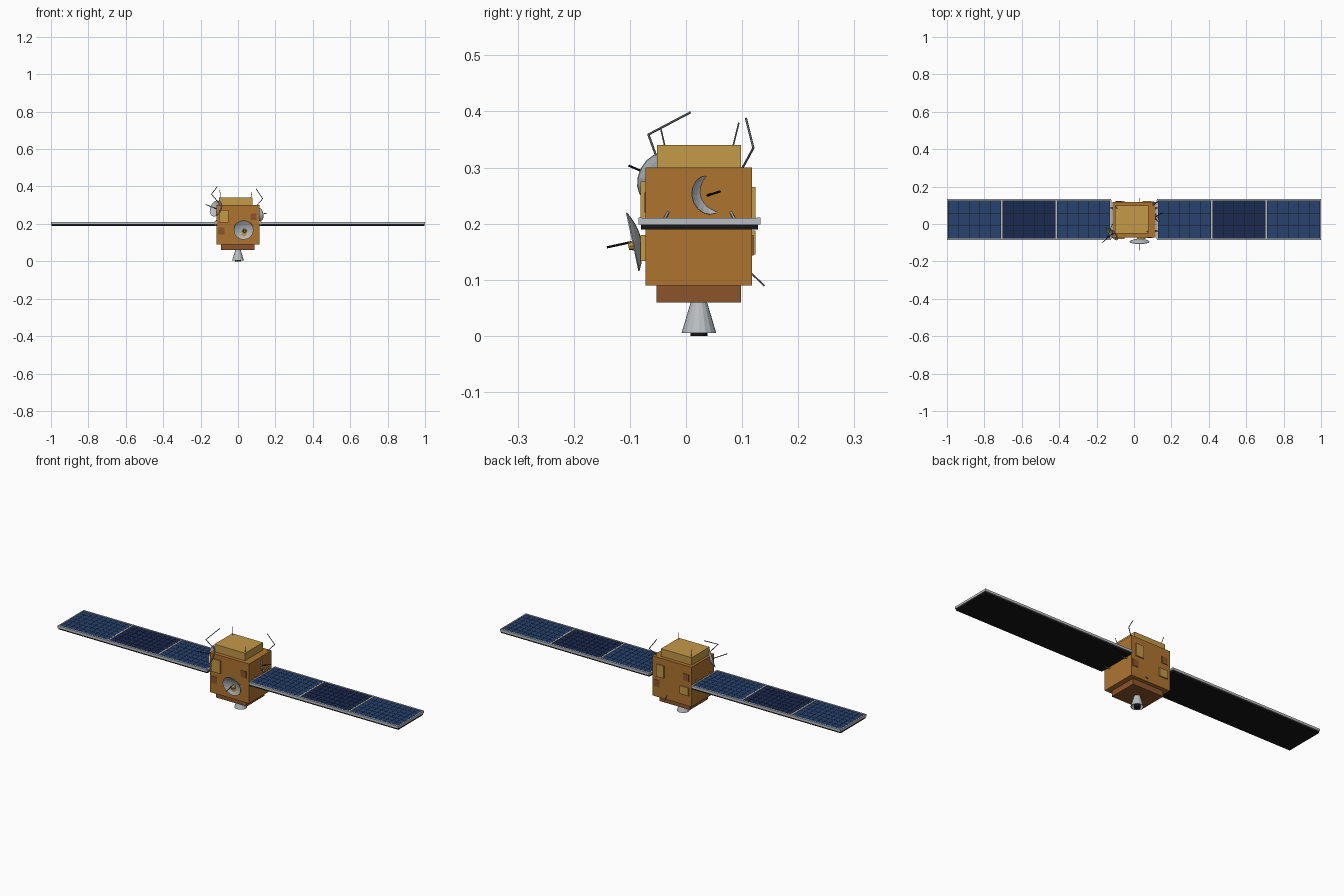
import bpy, bmesh, math
from mathutils import Vector, Matrix

if "Cube" in bpy.data.objects:
    bpy.data.objects.remove(bpy.data.objects["Cube"])


def material(name, r, g, b):
    m = bpy.data.materials.new(name)
    m.diffuse_color = (r, g, b, 1)
    m.use_nodes = True
    m.node_tree.nodes["Principled BSDF"].inputs["Base Color"].default_value = m.diffuse_color
    return m


FOIL = material("foil", 0.43, 0.175, 0.03)
GOLD = material("gold", 0.55, 0.32, 0.065)
BROWN = material("brown", 0.26, 0.09, 0.024)
BLUE = material("blue", 0.02, 0.055, 0.16)
NAVY = material("navy", 0.011, 0.023, 0.08)
BLACK = material("black", 0.008, 0.008, 0.009)
SILVER = material("silver", 0.5, 0.52, 0.54)
STEEL = material("steel", 0.2, 0.22, 0.24)


def finish(name, bm, mat):
    bmesh.ops.recalc_face_normals(bm, faces=bm.faces)
    me = bpy.data.meshes.new(name)
    bm.to_mesh(me)
    bm.free()
    me.materials.append(mat)
    ob = bpy.data.objects.new(name, me)
    bpy.context.collection.objects.link(ob)
    return ob


def add_box(bm, x0, x1, y0, y1, z0, z1):
    size = Matrix.Diagonal((abs(x1 - x0), y1 - y0, z1 - z0, 1))
    mid = Matrix.Translation(((x0 + x1) / 2, (y0 + y1) / 2, (z0 + z1) / 2))
    bmesh.ops.create_cube(bm, size=1, matrix=mid @ size)


def box(name, mat, *bounds):
    bm = bmesh.new()
    add_box(bm, *bounds)
    return finish(name, bm, mat)


def rod(name, mat, points, r=0.002, sides=6):
    bm = bmesh.new()
    pts = [Vector(p) for p in points]
    for a, b in zip(pts, pts[1:]):
        d = b - a
        m = Matrix.Translation((a + b) / 2) @ d.to_track_quat('Z', 'Y').to_matrix().to_4x4()
        bmesh.ops.create_cone(bm, cap_ends=True, segments=sides, radius1=r, radius2=r,
                              depth=d.length + r, matrix=m)
    return finish(name, bm, mat)


def lathe(name, mat, profile, origin, axis=(0, 0, 1), sides=16):
    # closed profile of (radius, height) spun around the axis
    bm = bmesh.new()
    vs = [bm.verts.new((r, 0, z)) for r, z in profile]
    es = [bm.edges.new(p) for p in zip(vs, vs[1:])]
    bmesh.ops.spin(bm, geom=vs + es, cent=(0, 0, 0), axis=(0, 0, 1),
                   angle=math.tau, steps=sides, use_merge=True)
    bmesh.ops.remove_doubles(bm, verts=bm.verts, dist=1e-5)
    rot = Vector(axis).to_track_quat('Z', 'Y').to_matrix().to_4x4()
    bm.transform(Matrix.Translation(origin) @ rot)
    return finish(name, bm, mat)


def dish(name, rim_centre, axis, radius, depth, feed):
    # thin bowl opening along the axis, with a central feed rod
    c, a = Vector(rim_centre), Vector(axis).normalized()
    outer = [(radius * t, depth * (t * t - 1)) for t in (0, 0.3, 0.55, 0.8, 1)]
    inner = [(r, z + 0.002) for r, z in reversed(outer)]
    lathe(name, SILVER, outer + inner, c, a)
    rod(name + "_feed", BLACK, [c - a * depth, c + a * feed])


# Body, deck and engine
box("body", FOIL, -0.115, 0.115, -0.072, 0.118, 0.09, 0.30)
box("top_deck", GOLD, -0.102, 0.078, -0.052, 0.098, 0.30, 0.34)
box("lower_skirt", BROWN, -0.092, 0.088, -0.053, 0.098, 0.06, 0.09)
lathe("engine_nozzle", SILVER, [(0, 0.062), (0.014, 0.062), (0.031, 0.005),
      (0.028, 0.005), (0.012, 0.05), (0, 0.05)], (0, 0.023, 0))
lathe("engine_throat", BLACK, [(0, 0), (0.015, 0), (0.015, 0.05), (0, 0.05)], (0, 0.023, 0))

# Equipment covers on front and back faces: x0, x1, z0, z1
for i, (x0, x1, z0, z1) in enumerate([(-0.102, -0.05, 0.207, 0.275), (0.02, 0.062, 0.134, 0.18)]):
    box(f"front_cover_{i}", GOLD, x0, x1, -0.081, -0.07, z0, z1)
for i, (x0, x1, z0, z1) in enumerate([(0.045, 0.09, 0.2, 0.265), (-0.1, -0.05, 0.145, 0.188)]):
    box(f"back_cover_{i}", GOLD, x0, x1, 0.116, 0.124, z0, z1)
for i, (x0, x1, z0, z1) in enumerate([(-0.108, -0.073, 0.143, 0.18), (0.066, 0.1, 0.22, 0.256)]):
    box(f"front_vent_{i}", BROWN, x0, x1, -0.074, -0.07, z0, z1)
    box(f"back_vent_{i}", BROWN, -x1, -x0, 0.116, 0.120, z0, z1)

# Dishes
dish("front_dish", (0.03, -0.094, 0.168), (0, -0.978, -0.21), 0.053, 0.015, 0.047)
lathe("front_dish_horn", GOLD, [(0, 0), (0.012, 0), (0.006, 0.018), (0, 0.018)],
      (0.035, -0.085, 0.163), (0, -0.978, -0.21), 8)
dish("left_dish", (-0.118, -0.052, 0.282), (-0.7, -0.65, 0.28), 0.045, 0.015, 0.075)
dish("right_dish", (0.117, 0.04, 0.251), (0.86, 0.48, 0.15), 0.035, 0.012, 0.042)

# Antennas
rod("left_bent_antenna", STEEL, [(-0.09, -0.045, 0.298), (-0.142, -0.067, 0.359), (-0.112, 0.007, 0.398)])
rod("right_bent_antenna", STEEL, [(0.1, 0.1, 0.298), (0.132, 0.12, 0.335), (0.097, 0.107, 0.387)])
rod("front_whip", STEEL, [(0.068, -0.037, 0.335), (0.074, -0.045, 0.37)], 0.0015)
rod("back_whip", STEEL, [(-0.09, 0.083, 0.335), (-0.098, 0.094, 0.379)], 0.0015)
rod("lower_whip", STEEL, [(0.03, 0.116, 0.112), (0.03, 0.139, 0.09)], 0.0015)

# Solar wings: three panels each side, mirrored
Y0, Y1 = -0.08, 0.128
edges = [0.125, 0.416, 0.707, 0.998]
for side, s in (("left", -1), ("right", 1)):
    box(f"{side}_wing_backing", BLACK, s * 0.125, s * 0.998, Y0, Y1, 0.19, 0.2)
    frame = bmesh.new()
    for y0 in (Y0 - 0.005, Y1 - 0.002):
        add_box(frame, s * 0.123, s * 1.0, y0, y0 + 0.007, 0.199, 0.211)
    for x in edges:
        add_box(frame, s * (x - 0.004), s * min(x + 0.004, 1), Y0, Y1, 0.199, 0.2105)
    finish(f"{side}_wing_frame", frame, SILVER)
    box(f"{side}_cell_bed", BLACK, s * 0.127, s * 0.996, Y0 + 0.002, Y1 - 0.002, 0.2, 0.2085)
    for p in range(3):
        cells = bmesh.new()
        a, w = edges[p] + 0.005, edges[p + 1] - edges[p] - 0.01
        nx, ny = 10, 6
        dx, dy = w / nx, (Y1 - Y0 - 0.006) / ny
        for i in range(nx):
            for j in range(ny):
                x, y = a + i * dx, Y0 + 0.003 + j * dy
                add_box(cells, s * (x + 0.0007), s * (x + dx - 0.0007),
                        y + 0.0007, y + dy - 0.0007, 0.207, 0.2095)
        finish(f"{side}_solar_cells_{p}", cells, NAVY if p == 1 else BLUE)
    # struts from body to wing root
    for k, y in enumerate((-0.037, 0.085)):
        d = 0.006 if k == 0 else -0.006
        rod(f"{side}_wing_strut_{k}", SILVER,
            [(s * 0.112, y + d, 0.222), (s * 0.135, y - d, 0.2)], 0.0025)
        rod(f"{side}_wing_hinge_{k}", SILVER, [(s * 0.11, y, 0.194), (s * 0.14, y, 0.194)], 0.005, 8)
